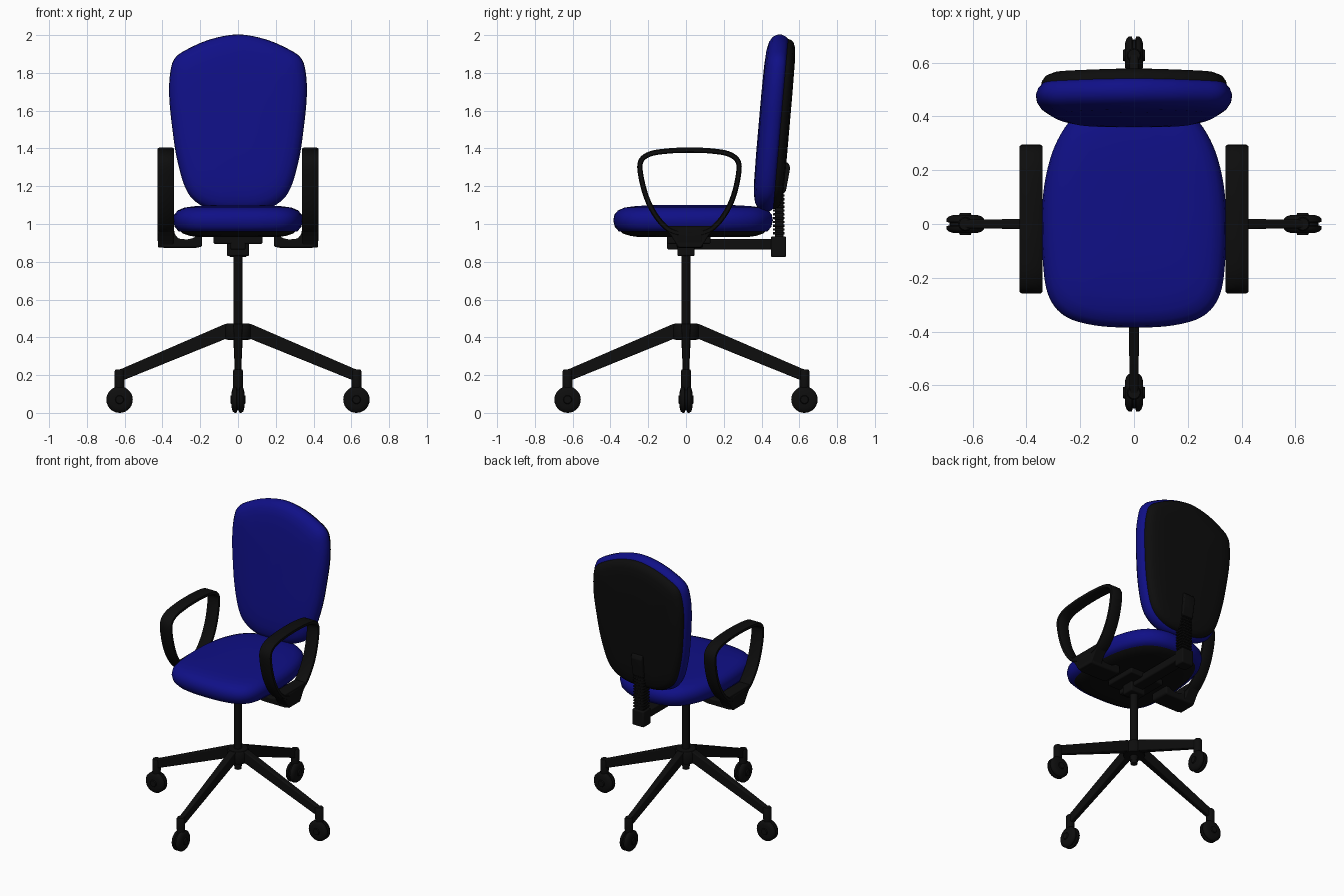
import bpy, bmesh
from math import pi, cos, sin, radians
from mathutils import Matrix, Vector

if "Cube" in bpy.data.objects:
    bpy.data.objects.remove(bpy.data.objects["Cube"])


def material(name, col):
    m = bpy.data.materials.new(name)
    m.diffuse_color = (*col, 1)
    m.use_nodes = True
    m.node_tree.nodes["Principled BSDF"].inputs["Base Color"].default_value = m.diffuse_color
    return m


BLUE = material("blue_fabric", (0.005, 0.005, 0.24))
BLACK = material("black_plastic", (0.004, 0.004, 0.004))


def finish(name, bm, mat, bevel=0, matrix=None, angle=40):
    if matrix is not None:
        bm.transform(matrix)
    bmesh.ops.recalc_face_normals(bm, faces=bm.faces)
    me = bpy.data.meshes.new(name)
    bm.to_mesh(me)
    bm.free()
    me.materials.append(mat)
    ob = bpy.data.objects.new(name, me)
    bpy.context.collection.objects.link(ob)
    if bevel:
        b = ob.modifiers.new("bevel", 'BEVEL')
        b.width, b.segments, b.limit_method = bevel, 3, 'ANGLE'
    bpy.context.view_layer.objects.active = ob
    ob.select_set(True)
    bpy.ops.object.shade_smooth_by_angle(angle=radians(angle))
    ob.select_set(False)
    return ob


def smooth_loop(pts, n=6):
    """Closed Catmull-Rom curve through 2D points."""
    p = [Vector(q) for q in pts]
    out = []
    for i in range(len(p)):
        a, b, c, d = (p[(i + k) % len(p)] for k in (-1, 0, 1, 2))
        for j in range(n):
            t = j / n
            out.append(0.5 * (2 * b + (c - a) * t + (2 * a - 5 * b + 4 * c - d) * t * t
                              + (3 * b - a - 3 * c + d) * t ** 3))
    return out


def mirrored(half):
    return half + [(-x, y) for x, y in reversed(half[1:-1])]


def bridge(bm, rings, closed=False):
    pairs = list(zip(rings, rings[1:])) + ([(rings[-1], rings[0])] if closed else [])
    for a, b in pairs:
        for i in range(len(a)):
            k = (i + 1) % len(a)
            bm.faces.new((a[i], a[k], b[k], b[i]))


def pad(name, half, levels, mat, matrix=None):
    """Cushion: an outline lofted through (height, inset) levels."""
    loop = smooth_loop(mirrored(half))
    hw = max(p.x for p in loop)
    y0, y1 = min(p.y for p in loop), max(p.y for p in loop)
    cy, hh = (y0 + y1) / 2, (y1 - y0) / 2
    bm = bmesh.new()
    rings = [[bm.verts.new((p.x * (hw - s) / hw, cy + (p.y - cy) * (hh - s) / hh, z))
              for p in loop] for z, s in levels]
    bridge(bm, rings)
    bm.faces.new(rings[0])
    bm.faces.new(rings[-1])
    return finish(name, bm, mat, 0, matrix, 60)


def extrude(name, pts, plane, a, b, bevel=0.006, taper=None, matrix=None):
    """Profile in 'xz' (pushed along y) or 'yz' (pushed along x)."""
    bm = bmesh.new()
    rings = []
    for d in (a, b):
        rings.append([bm.verts.new((u, d * (taper(u) if taper else 1), v) if plane == 'xz'
                                   else (d, u, v)) for u, v in pts])
    bridge(bm, rings)
    bm.faces.new(rings[0])
    bm.faces.new(rings[1])
    return finish(name, bm, BLACK, bevel, matrix)


def box(name, x, y0, y1, z0, z1, bevel=0.008):
    return extrude(name, [(y0, z0), (y1, z0), (y1, z1), (y0, z1)], 'yz', -x, x, bevel)


def lathe(name, prof, matrix=None, n=28):
    bm = bmesh.new()
    rings = [[bm.verts.new((r * cos(2 * pi * i / n), r * sin(2 * pi * i / n), z))
              for i in range(n)] for r, z in prof]
    bridge(bm, rings)
    bm.faces.new(rings[0])
    bm.faces.new(rings[-1])
    return finish(name, bm, BLACK, 0, matrix)


# Seat cushion and the pan under it
seat = [(0, -.385), (.15, -.376), (.26, -.34), (.32, -.26), (.34, -.12), (.342, .05),
        (.325, .19), (.285, .31), (.22, .40), (.12, .45), (0, .46)]
pad("seat", seat, [(.96, .03), (.985, .008), (1.02, 0), (1.05, .006), (1.072, .025),
                   (1.087, .06), (1.095, .12), (1.1, .21), (1.101, .31)], BLUE)
pad("seat_pan", seat, [(.93, .14), (.937, .09), (.95, .05), (.972, .03)], BLACK)

# Backrest cushion and rear shell, leaning back
lean = Matrix.Translation((0, .50, 1.55)) @ Matrix.Rotation(radians(85), 4, 'X')
back = [(0, -.492), (.12, -.485), (.22, -.44), (.28, -.36), (.325, -.2), (.35, -.03),
        (.364, .12), (.36, .24), (.335, .325), (.26, .378), (.14, .428), (0, .452)]
pad("backrest", back, [(-.004, .022), (.012, .008), (.035, 0), (.06, .004), (.08, .018),
                       (.096, .045), (.106, .09), (.111, .17), (.113, .32)], BLUE, lean)
pad("backrest_shell", back, [(.01, .02), (-.015, .022), (-.032, .034), (-.043, .06),
                             (-.049, .12), (-.051, .3)], BLACK, lean)

# Gas column, hub and tilt mechanism
lathe("column", [(.025, .35), (.025, .86)])
lathe("hub", [(.022, .33), (.024, .385), (.066, .388), (.07, .40), (.07, .46), (.062, .472),
              (.03, .474)])
box("mechanism", .058, -.045, .045, .83, .94)
box("mechanism_plate", .13, -.10, .13, .895, .94)
box("back_bar", .04, -.10, .50, .865, .92)
box("back_clamp", .045, .45, .53, .825, .935)

# Upright with ribbed bellows and a slim cover on the shell
box("back_upright", .033, .47, .515, .90, 1.25)
for i in range(13):
    z = .945 + i * .02
    box(f"bellows_rib_{i}", .042, .46, .522, z, z + .012, .003)
extrude("upright_cover", [(.47, 1.17), (.528, 1.17), (.552, 1.30), (.54, 1.325), (.49, 1.325)],
        'yz', -.042, .042)

# Armrests: loop, lower plate and bracket on each side
arm = [(-.24, 1.33), (-.19, 1.371), (-.09, 1.387), (.02, 1.391), (.13, 1.387), (.225, 1.371),
       (.276, 1.33), (.276, 1.25), (.245, 1.13), (.19, 1.03), (.12, .965), (.02, .945),
       (-.08, .965), (-.15, 1.03), (-.205, 1.13), (-.238, 1.25)]
bracket = [(.19, .88), (.22, .874), (.395, .874), (.418, .885), (.425, .91), (.425, .98),
           (.34, .98), (.335, .945), (.315, .922), (.27, .918), (.235, .925), (.215, .945),
           (.19, .945)]
plate = [(-.125, .99), (.165, .99), (.12, .94), (.095, .90), (.08, .876), (-.04, .876),
         (-.055, .90), (-.08, .94)]
for side, s in (("left", -1), ("right", 1)):
    path = smooth_loop(arm, 5)
    bm = bmesh.new()
    rings = []
    for i, p in enumerate(path):
        t = (path[(i + 1) % len(path)] - path[i - 1]).normalized()
        nrm = Vector((-t.y, t.x)) * .014
        rings.append([bm.verts.new((s * x, (p + k * nrm).x, (p + k * nrm).y))
                      for x, k in ((.34, -.6), (.348, -1), (.417, -1), (.425, -.6),
                                   (.425, .6), (.417, 1), (.348, 1), (.34, .6))])
    bridge(bm, rings, closed=True)
    finish(f"armrest_{side}", bm, BLACK)
    extrude(f"armrest_plate_{side}", plate, 'yz', s * .342, s * .423)
    extrude(f"armrest_bracket_{side}", [(s * x, z) for x, z in bracket], 'xz', -.05, .09, .01)

# Four legs, each with a stem and a twin-wheel caster
leg = [(.03, .47), (.07, .47), (.62, .232), (.65, .225), (.65, .168), (.62, .168), (.07, .39),
       (.03, .39)]
half_wheel = [(.02, -.041), (.023, -.034), (.045, -.033), (.062, -.028), (.07, -.018),
              (.07, -.008), (.058, -.005)]
wheel = half_wheel + [(r, -z) for r, z in reversed(half_wheel)]
for i in range(4):
    turn = Matrix.Rotation(i * pi / 2, 4, 'Z')
    extrude(f"leg_{i}", leg, 'xz', -.024, .024, .006, lambda x: 1.03 - .6 * x, turn)
    at = turn @ Matrix.Translation((.627, 0, 0))
    lathe(f"caster_stem_{i}", [(.022, .09), (.027, .15), (.027, .22), (.022, .23)], at)
    lathe(f"caster_wheels_{i}", wheel,
          at @ Matrix.Translation((0, 0, .07)) @ Matrix.Rotation(pi / 2, 4, 'X'))
